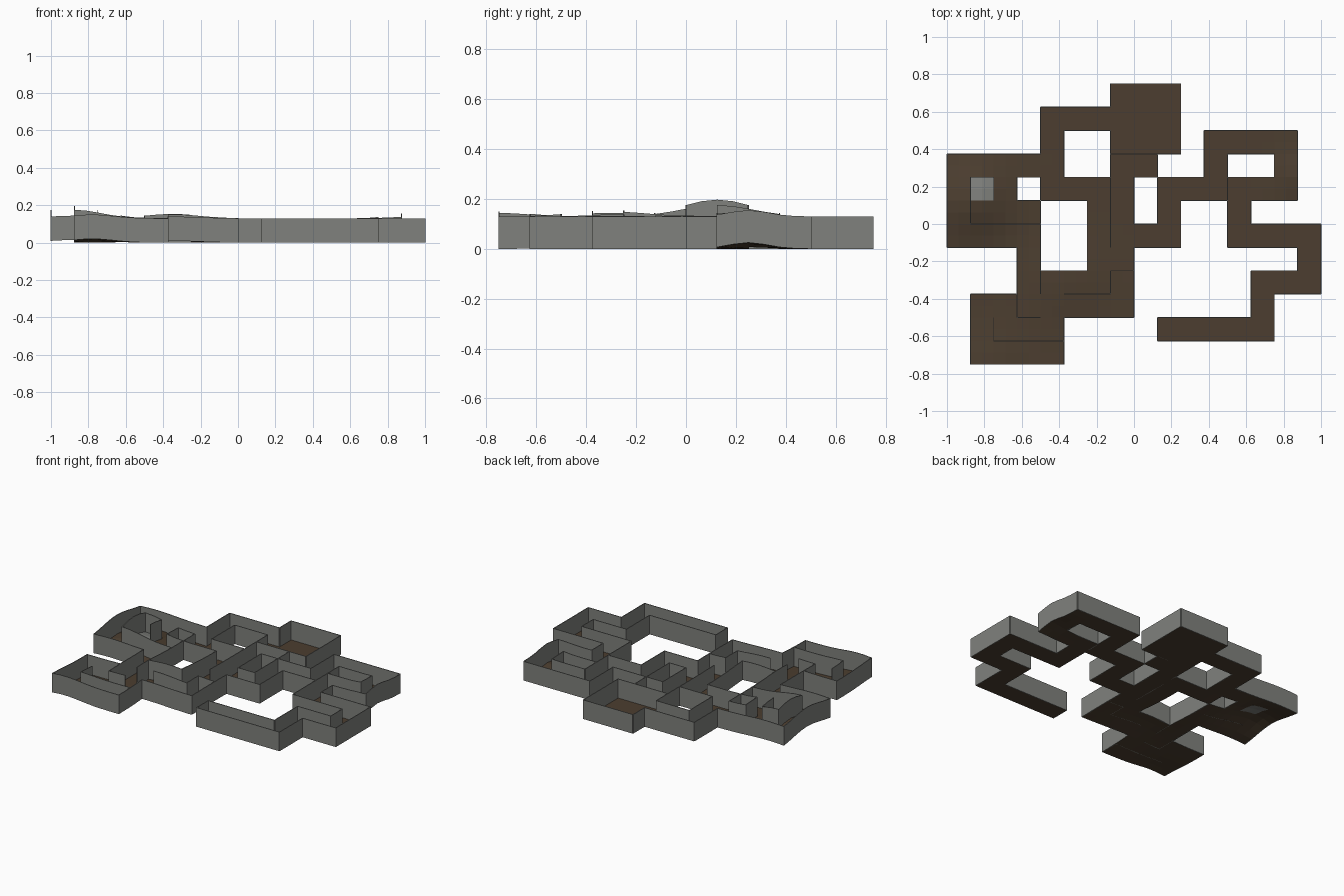
import bpy, bmesh, math
from mathutils import Vector

if "Cube" in bpy.data.objects:
    bpy.data.objects.remove(bpy.data.objects["Cube"])

CELL, WALL_H, THICK, SUB = 0.125, 0.13, 0.005, 2

# Floor plan: # = floor, G = grey end tile (first row is the back)
PLAN = [
    ".......###......",
    "....######......",
    "....#..###.####.",
    "#####..##..#..#.",
    "#G#.####.######.",
    "####..##.#..#...",
    "####..####..####",
    "...#..##.......#",
    "...#####.....###",
    ".#######.....#..",
    ".####....#####..",
    ".####...........",
]
# Inner partitions as grid lines (col, row) -> (col, row)
PARTITIONS = [
    ((7, 3), (9, 3)), ((7, 4), (7, 7)), ((7, 8), (8, 8)), ((7, 8), (7, 9)),
    ((5, 9), (7, 9)), ((4, 8), (4, 9)), ((3, 9), (3, 10)), ((3, 10), (4, 10)),
    ((2, 11), (5, 11)), ((2, 10), (2, 11)), ((1, 4), (1, 6)), ((1, 6), (4, 6)),
    ((1, 4), (2, 4)), ((2, 4), (2, 5)), ((3, 5), (4, 5)), ((12, 4), (12, 5)),
]
# Gentle hills in the ground: x, y, height, radius
HILLS = [(-0.875, 0.125, 0.067, 0.2), (-0.78, -0.75, 0.02, 0.16),
         (0.875, 0.25, 0.025, 0.11), (-0.35, -0.3, 0.025, 0.2)]


def ground(x, y):
    h = sum(a * math.exp(-((x - cx) ** 2 + (y - cy) ** 2) / r ** 2)
            for cx, cy, a, r in HILLS)
    return h if h > 0.0008 else 0.0


def point(c, r, up=0.0):
    x, y = c * CELL - 1, 0.75 - r * CELL
    return Vector((x, y, ground(x, y) + up))


def material(name, rgb):
    m = bpy.data.materials.new(name)
    m.diffuse_color = (*rgb, 1)
    m.use_nodes = True
    m.node_tree.nodes["Principled BSDF"].inputs["Base Color"].default_value = m.diffuse_color
    return m


def finish(bm, name, mat):
    bmesh.ops.remove_doubles(bm, verts=bm.verts, dist=1e-5)
    me = bpy.data.meshes.new(name)
    bm.to_mesh(me)
    bm.free()
    ob = bpy.data.objects.new(name, me)
    me.materials.append(mat)
    bpy.context.collection.objects.link(ob)
    return ob


stone = material("grey stone", (0.215, 0.22, 0.205))
earth = material("brown earth", (0.072, 0.048, 0.029))

cells = {(c, r): ch for r, row in enumerate(PLAN)
         for c, ch in enumerate(row) if ch != "."}


# Floor tiles
def floor(name, kind, mat):
    bm = bmesh.new()
    s = 1 / SUB
    for (c, r), ch in cells.items():
        if ch != kind:
            continue
        for i in range(SUB):
            for j in range(SUB):
                a, b = c + i * s, r + j * s
                bm.faces.new([bm.verts.new(point(*p)) for p in
                              ((a, b + s), (a + s, b + s), (a + s, b), (a, b))])
    finish(bm, name, mat)


floor("floor", "#", earth)
floor("end_tile", "G", stone)


# Thin upright walls that follow the ground
def walls(name, runs):
    bm = bmesh.new()
    for a, b in runs:
        a, b = Vector(a), Vector(b)
        d = (b - a).normalized()
        side = Vector((-d.y, -d.x, 0)) * (-THICK / 2)
        side = Vector((d.y, d.x, 0)) * (THICK / 2)
        n = round((b - a).length * SUB)
        rings = []
        for i in range(n + 1):
            p = a.lerp(b, i / n)
            lo, hi = point(p.x, p.y), point(p.x, p.y, WALL_H)
            rings.append([bm.verts.new(v) for v in
                          (lo - side, lo + side, hi + side, hi - side)])
        for q, w in zip(rings, rings[1:]):
            for k in range(4):
                bm.faces.new((q[k], q[(k + 1) % 4], w[(k + 1) % 4], w[k]))
        bm.faces.new(rings[0][::-1])
        bm.faces.new(rings[-1])
    bmesh.ops.recalc_face_normals(bm, faces=bm.faces)
    finish(bm, name, stone)


outer = []
for c, r in cells:
    for dc, dr, a, b in ((0, -1, (0, 0), (1, 0)), (0, 1, (0, 1), (1, 1)),
                         (-1, 0, (0, 0), (0, 1)), (1, 0, (1, 0), (1, 1))):
        if (c + dc, r + dr) not in cells:
            outer.append(((c + a[0], r + a[1]), (c + b[0], r + b[1])))
walls("outer_walls", outer)
walls("inner_walls", PARTITIONS)
